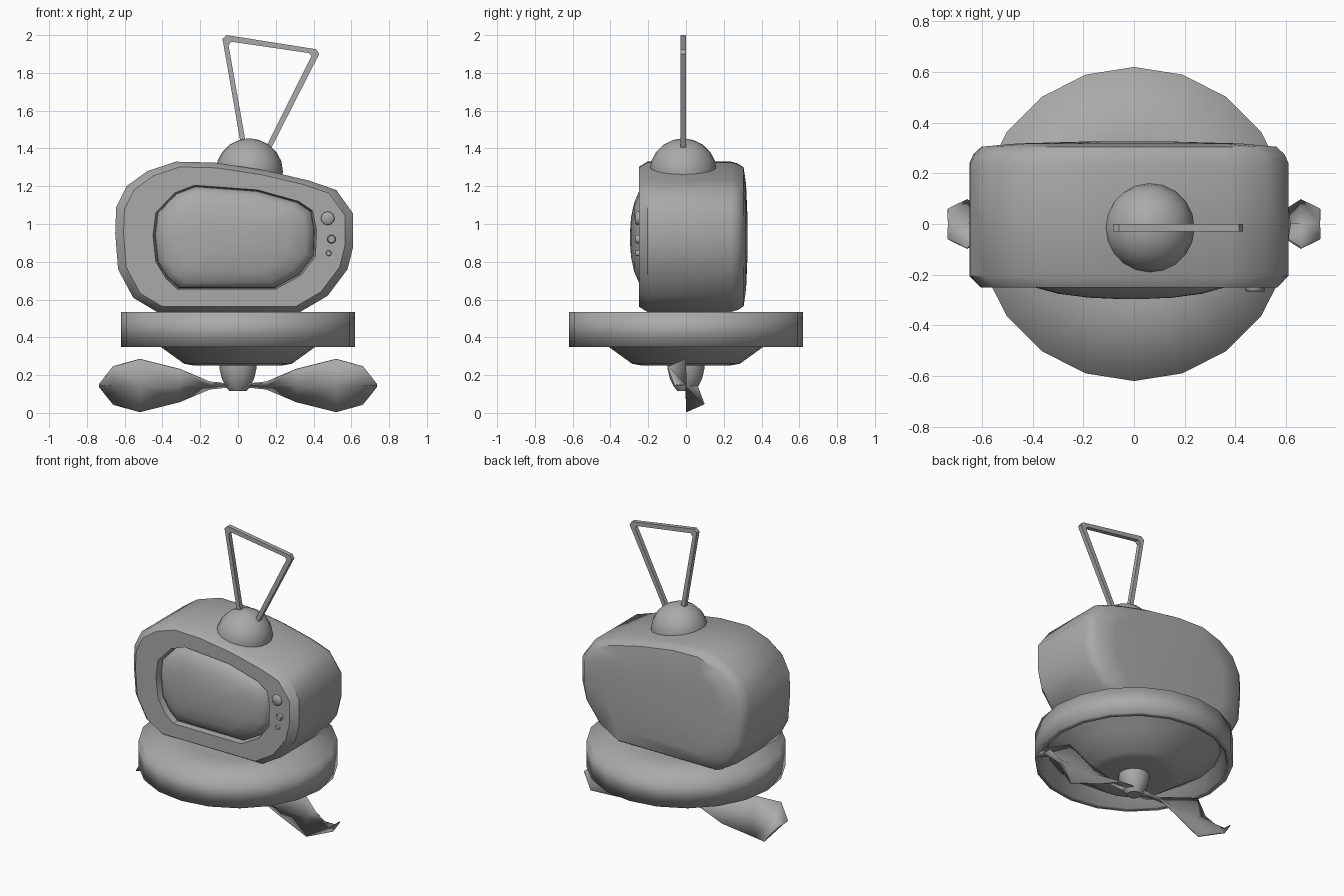
import bpy, bmesh, math
from mathutils import Vector

if "Cube" in bpy.data.objects:
    bpy.data.objects.remove(bpy.data.objects["Cube"])

grey = bpy.data.materials.new("plain_grey")
grey.diffuse_color = (0.4, 0.4, 0.4, 1)
grey.use_nodes = True
grey.node_tree.nodes["Principled BSDF"].inputs["Base Color"].default_value = grey.diffuse_color


def finish(name, bm, angle=None):
    bmesh.ops.recalc_face_normals(bm, faces=bm.faces[:])
    me = bpy.data.meshes.new(name)
    bm.to_mesh(me)
    bm.free()
    me.materials.append(grey)
    ob = bpy.data.objects.new(name, me)
    bpy.context.collection.objects.link(ob)
    if angle is not None:
        bpy.ops.object.select_all(action='DESELECT')
        ob.select_set(True)
        bpy.context.view_layer.objects.active = ob
        bpy.ops.object.shade_smooth_by_angle(angle=math.radians(angle))
    return ob


def add_loft(bm, rings, closed=True, cap_start=False, cap_end=False):
    """Join successive rings of points with quads; return vertex rings."""
    vs = [[bm.verts.new(p) for p in r] for r in rings]
    n = len(vs[0])
    for a, b in zip(vs, vs[1:]):
        for i in range(n if closed else n - 1):
            j = (i + 1) % n
            bm.faces.new((a[i], a[j], b[j], b[i]))
    if cap_start:
        bm.faces.new(vs[0])
    if cap_end:
        bm.faces.new(vs[-1])
    return vs


def outline(pts, y, s, cx, cz):
    """Front-facing outline scaled about its centre at depth y."""
    return [Vector((cx + (x - cx) * s, y, cz + (z - cz) * s)) for x, z in pts]


def lathe(name, profile, sides, angle, centre=(0, 0), cap_end=True):
    bm = bmesh.new()
    rings = [[(centre[0] + r * math.sin(2 * math.pi * i / sides),
               centre[1] + r * math.cos(2 * math.pi * i / sides), z)
              for i in range(sides)] for r, z in profile]
    add_loft(bm, rings, cap_start=True, cap_end=cap_end)
    return finish(name, bm, angle)


# Cabinet: lofted lopsided outline with a recessed screen opening
CABINET = [(-.33, 1.33), (-.48, 1.28), (-.59, 1.2), (-.645, 1.09), (-.65, .95),
           (-.635, .76), (-.555, .61), (-.43, .535), (.33, .535), (.475, .62),
           (.58, .76), (.61, .88), (.61, 1.055), (.52, 1.18), (.375, 1.23),
           (.14, 1.285), (-.12, 1.325)]
OPENING = [(-.23, 1.205), (-.335, 1.165), (-.435, 1.06), (-.45, .94), (-.435, .8),
           (-.38, .71), (-.32, .655), (.2, .655), (.335, .73), (.41, .83),
           (.415, .97), (.395, 1.07), (.32, 1.12), (.105, 1.18)]
bm = bmesh.new()
steps = [(-.25, .93), (-.205, 1), (.24, 1), (.275, .975), (.305, .925), (.318, .7), (.325, .3)]
outer = add_loft(bm, [outline(CABINET, y, s, -.02, .93) for y, s in steps], cap_end=True)[0]
inner = add_loft(bm, [outline(OPENING, y, s, -.01, .93) for y, s in [(-.25, 1), (-.18, .97)]],
                 cap_end=True)[0]
rim = [bm.edges.get((r[i], r[i - 1])) for r in (outer, inner) for i in range(len(r))]
bmesh.ops.triangle_fill(bm, edges=rim, use_beauty=True)
finish("cabinet", bm, 42)

# Bulging screen glass
bm = bmesh.new()
steps = [(-.18, .98), (-.215, .97), (-.25, .87), (-.275, .66), (-.291, .38), (-.296, .12)]
add_loft(bm, [outline(OPENING, y, s, -.01, .93) for y, s in steps], cap_end=True)
finish("screen", bm, 60)

# Three control knobs
for name, x, z, r in [("large_knob", .475, 1.03, .036), ("middle_knob", .495, .92, .023),
                      ("small_knob", .48, .845, .015)]:
    bm = bmesh.new()
    rings = [[(x + r * s * math.cos(a * math.pi / 6), y, z + r * s * math.sin(a * math.pi / 6))
              for a in range(12)] for y, s in [(-.24, 1), (-.26, 1), (-.267, .8)]]
    add_loft(bm, rings, cap_end=True)
    finish(name, bm, 50)

# Hovering base: hollow-bottomed disc, bowl and propeller hub
lathe("base_disc", [(.3, .535), (.62, .535), (.62, .35), (.58, .35), (.565, .44), (.3, .44)], 20, 100)
lathe("base_bowl", [(.54, .44), (.41, .35), (.285, .26), (.23, .25)], 20, 50)
lathe("propeller_hub", [(.098, .27), (.098, .235), (.085, .18), (.065, .14), (.045, .115)], 16, 50)

# Twisted propeller blades: (x, half depth, half height) stations, mirrored
STATIONS = [(.03, .045, .005), (.15, .055, .018), (.31, .05, .087), (.52, .005, .14),
            (.66, .095, .1), (.735, .06, .004)]
for name, side in (("right_blade", 1), ("left_blade", -1)):
    bm = bmesh.new()
    rows = [[(side * x, -t * dy, .145 + t * dz) for t in (-1, 0, 1)] for x, dy, dz in STATIONS]
    add_loft(bm, rows, closed=False)
    ob = finish(name, bm, 40)
    mod = ob.modifiers.new("thickness", 'SOLIDIFY')
    mod.thickness = .008
    mod.offset = 0

# Antenna socket dome
dome = [(.178 * math.sin(math.radians(a)), 1.278 + .175 * math.cos(math.radians(a)))
        for a in (3, 18, 36, 54, 72, 90, 108)]
lathe("antenna_dome", dome, 20, 50, centre=(.06, -.015))

# Triangular antenna frame
OUTER = [(.022, 1.38), (-.082, 1.98), (-.06, 2), (.415, 1.925), (.43, 1.9), (.165, 1.38)]
INNER = [(.05, 1.38), (-.05, 1.945), (-.035, 1.965), (.375, 1.905), (.39, 1.89), (.135, 1.38)]
bm = bmesh.new()
rows = [[(a[0], -.03, a[1]), (b[0], -.03, b[1]), (b[0], 0, b[1]), (a[0], 0, a[1])]
        for a, b in zip(OUTER, INNER)]
add_loft(bm, rows, cap_start=True, cap_end=True)
finish("antenna", bm)
